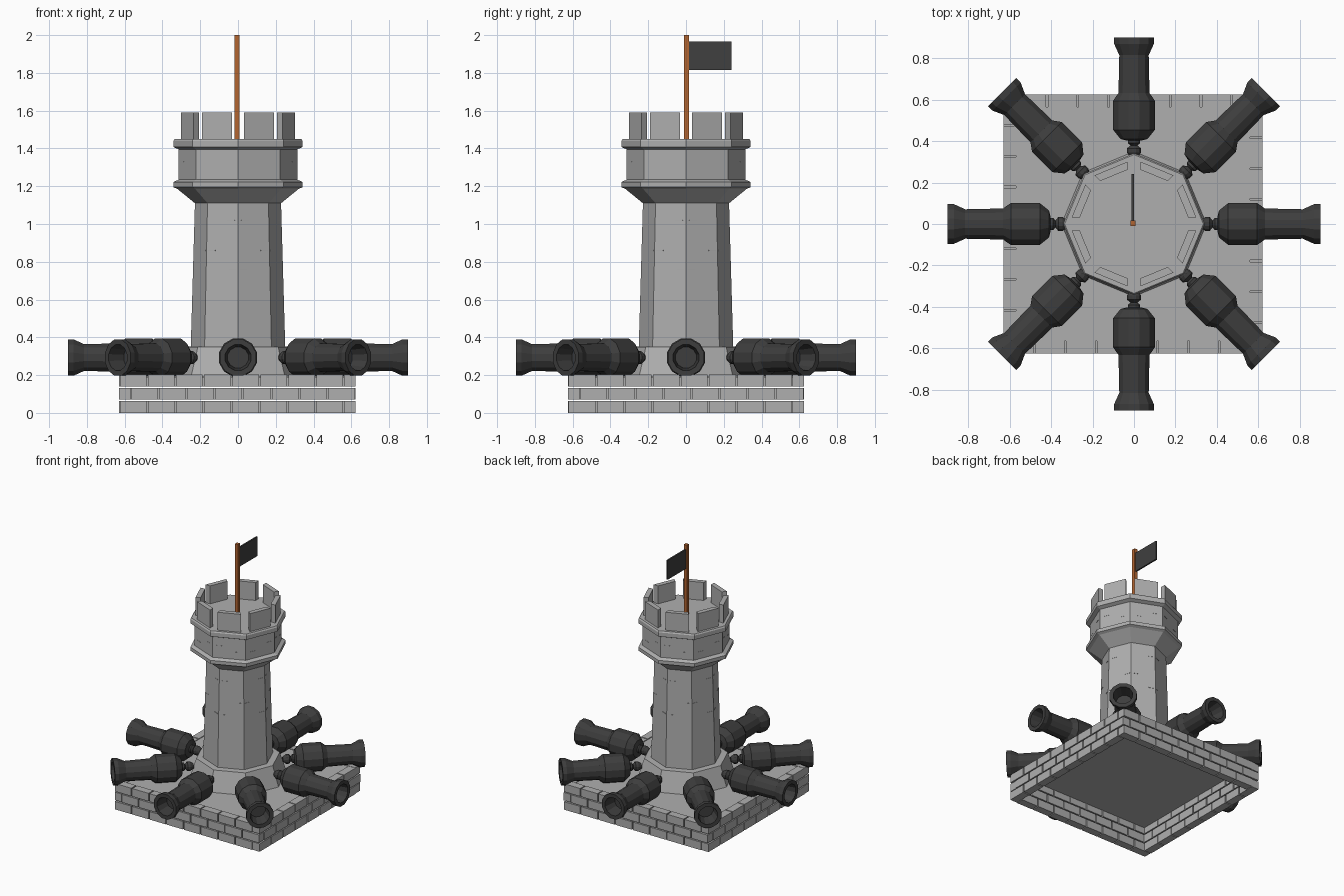
import bpy, bmesh, math
from mathutils import Matrix, Vector

if "Cube" in bpy.data.objects:
    bpy.data.objects.remove(bpy.data.objects["Cube"])


def mat(name, rgb):
    m = bpy.data.materials.new(name)
    m.diffuse_color = (*rgb, 1)
    m.use_nodes = True
    m.node_tree.nodes["Principled BSDF"].inputs["Base Color"].default_value = m.diffuse_color
    return m


STONE = mat("grey_stone", (0.43, 0.43, 0.43))
IRON = mat("black_iron", (0.047, 0.047, 0.047))
WOOD = mat("brown_wood", (0.45, 0.13, 0.03))
CLOTH = mat("charcoal_cloth", (0.05, 0.05, 0.05))


def finish(bm, name, material):
    bmesh.ops.recalc_face_normals(bm, faces=bm.faces)
    me = bpy.data.meshes.new(name)
    bm.to_mesh(me)
    bm.free()
    me.materials.append(material)
    ob = bpy.data.objects.new(name, me)
    bpy.context.collection.objects.link(ob)
    return ob


def add_box(bm, lo, hi, m=Matrix()):
    lo, hi = Vector(lo), Vector(hi)
    size = Matrix.Diagonal((*(hi - lo), 1))
    bmesh.ops.create_cube(bm, size=1, matrix=m @ Matrix.Translation((lo + hi) / 2) @ size)


def add_lathe(bm, profile, n, m=Matrix(), phase=0.0):
    """Faceted solid of revolution about z from (radius, z) points, with capped ends."""
    rings = []
    for r, z in profile:
        rings.append([bm.verts.new(m @ Vector((r * math.cos(phase + 2 * math.pi * i / n),
                                               r * math.sin(phase + 2 * math.pi * i / n), z)))
                      for i in range(n)])
    for a, b in zip(rings, rings[1:]):
        for i in range(n):
            j = (i + 1) % n
            bm.faces.new((a[i], a[j], b[j], b[i]))
    bm.faces.new(rings[0])
    bm.faces.new(rings[-1])


# brick plinth: three courses of loose bricks, alternating pinwheel corners
HALF, THICK, COUNT = 0.625, 0.06, 8
centre = Matrix.Translation((-0.004, 0, 0))
bm = bmesh.new()
step = (2 * HALF - THICK) / COUNT
for course in range(3):
    z0 = course * 0.07
    for side in range(4):
        m = centre @ Matrix.Rotation(side * math.pi / 2, 4, 'Z')
        start = -HALF if course % 2 == 0 else -HALF + THICK
        for i in range(COUNT):
            x = start + i * step
            add_box(bm, (x + 0.004, -HALF, z0), (x + step - 0.004, -HALF + THICK, z0 + 0.062), m)
finish(bm, "plinth_bricks", STONE)

# thin paved floor inside the brick ring
bm = bmesh.new()
inner = HALF - THICK
add_box(bm, (-inner, -inner, 0.188), (inner, inner, 0.196), centre)
finish(bm, "plinth_floor", STONE)

# octagonal tower with sloped footing, ledge, tapered shaft and corbelled head
bm = bmesh.new()
add_lathe(bm, [(0.35, 0.196), (0.30, 0.35), (0.25, 0.352), (0.228, 1.11), (0.32, 1.185),
               (0.342, 1.195), (0.342, 1.222), (0.314, 1.235), (0.314, 1.395),
               (0.342, 1.408), (0.342, 1.44), (0.335, 1.45)], 8)
finish(bm, "tower", STONE)

# battlements: one wedge-ended plate above each facet
bm = bmesh.new()
for k in range(8):
    m = Matrix.Rotation(math.radians(22.5 + 45 * k), 4, 'Z')
    pts = [(0.29, -0.086), (0.29, 0.086), (0.254, 0.072), (0.254, -0.072)]
    low = [bm.verts.new(m @ Vector((x, y, 1.45))) for x, y in pts]
    top = [bm.verts.new(m @ Vector((x, y, 1.59))) for x, y in pts]
    bm.faces.new(low)
    bm.faces.new(top)
    for i in range(4):
        j = (i + 1) % 4
        bm.faces.new((low[i], low[j], top[j], top[i]))
finish(bm, "battlements", STONE)

# chipped mortar lines: hairline plates on the shaft and head
bm = bmesh.new()
A = math.cos(math.pi / 8)
for k in range(8):
    m = Matrix.Rotation(math.radians(22.5 + 45 * k), 4, 'Z')
    s = 1 if k % 2 else -1
    for u, z in ((0.05, 1.02), (-0.06, 0.86), (0.06, 0.76), (0.07, 1.33), (-0.06, 1.29)):
        d = A * (0.314 if z > 1.2 else 0.25 - 0.029 * (z - 0.352))
        add_box(bm, (d - 0.004, s * u - 0.02, z - 0.002), (d + 0.002, s * u + 0.02, z + 0.002), m)
finish(bm, "mortar_lines", STONE)

# eight cannons with knob, swollen breech, flared muzzle and open bore
bm = bmesh.new()
SIDES = 12
flat = 1 / math.cos(math.pi / SIDES)   # radii below are measured to the flats
barrel = [(0.018, 0.32), (0.034, 0.346), (0.034, 0.365), (0.016, 0.38), (0.03, 0.39),
          (0.03, 0.402), (0.065, 0.41), (0.101, 0.455), (0.101, 0.595), (0.075, 0.632),
          (0.071, 0.815), (0.096, 0.87), (0.096, 0.9), (0.068, 0.9), (0.055, 0.80)]
for k in range(8):
    m = (Matrix.Translation((0, 0, 0.293)) @ Matrix.Rotation(k * math.pi / 4, 4, 'Z')
         @ Matrix.Rotation(math.pi / 2, 4, 'Y'))
    add_lathe(bm, [(r * flat, z) for r, z in barrel], SIDES, m, math.pi / SIDES)
finish(bm, "cannons", IRON)

# flagpole and flag
bm = bmesh.new()
add_box(bm, (-0.018, -0.01, 1.45), (0.008, 0.016, 2.0))
finish(bm, "flagpole", WOOD)
bm = bmesh.new()
add_box(bm, (-0.011, 0.016, 1.815), (0.001, 0.241, 1.965))
finish(bm, "flag", CLOTH)
